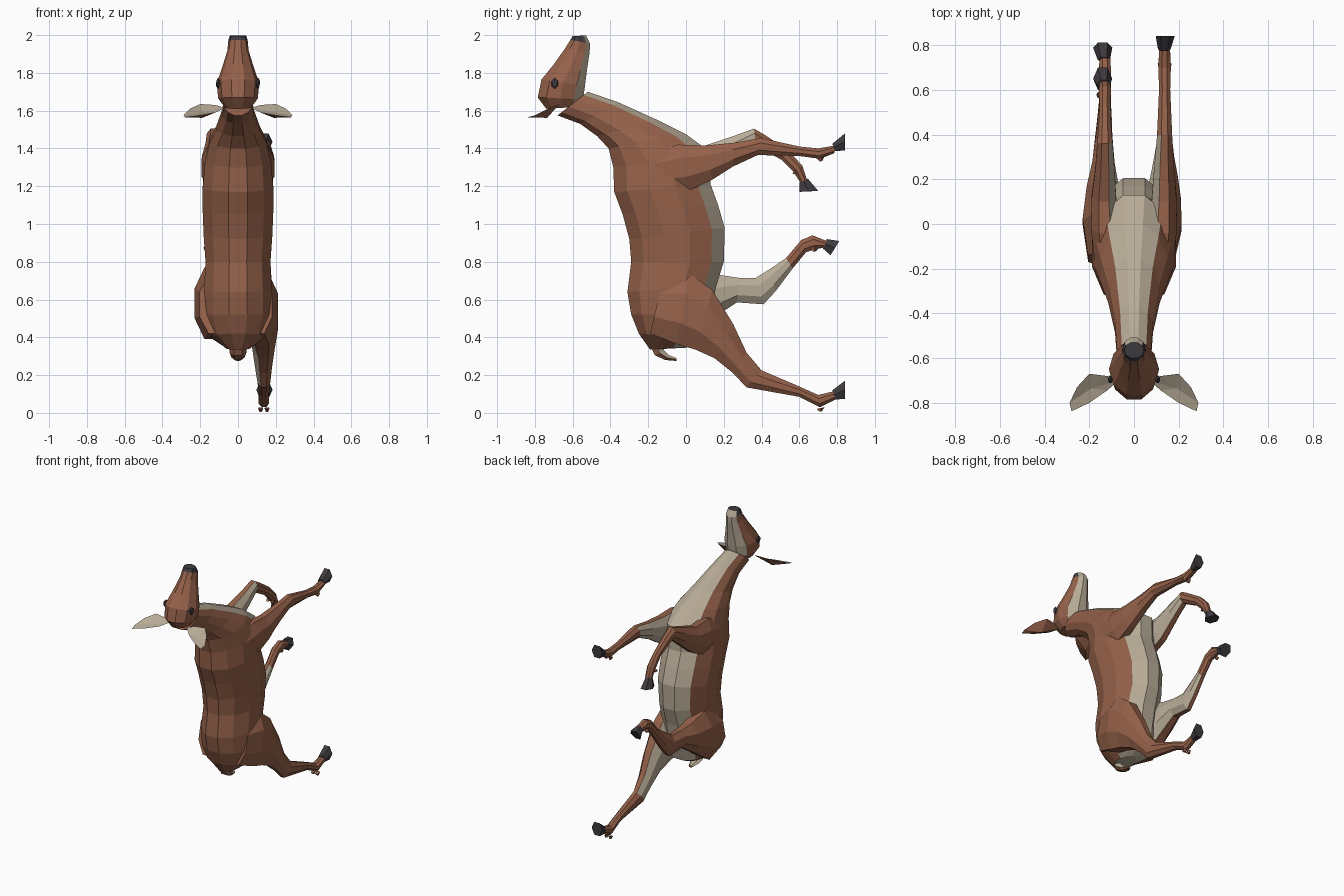
import bpy, bmesh, math
from mathutils import Vector


def material(name, rgb):
    m = bpy.data.materials.new(name)
    m.diffuse_color = (*rgb, 1)
    return m


BROWN, CREAM, DARK = 0, 1, 2
MATS = [material("brown coat", (0.30, 0.12, 0.068)),
        material("cream underside", (0.48, 0.41, 0.31)),
        material("dark horn", (0.05, 0.043, 0.05))]


def finish(name, bm):
    bmesh.ops.recalc_face_normals(bm, faces=bm.faces)
    me = bpy.data.meshes.new(name)
    bm.to_mesh(me)
    bm.free()
    for m in MATS:
        me.materials.append(m)
    ob = bpy.data.objects.new(name, me)
    bpy.context.collection.objects.link(ob)
    return ob


def loft(name, rings, n=8, pick=lambda i, t: BROWN, caps=(BROWN, BROWN)):
    """Each ring: (ay, az, by, bz, x, w) = two opposite outline points, centre x, half width."""
    bm = bmesh.new()
    k = 1 / math.cos(math.pi / n)
    angles = [(j + 0.5) * math.tau / n for j in range(n)]
    loops = []
    for ay, az, by, bz, x, w in rings:
        c = Vector((x, (ay + by) / 2, (az + bz) / 2))
        a = Vector((0, (by - ay) / 2, (bz - az) / 2))
        loops.append([bm.verts.new(c - a * k * math.cos(t) + Vector((w * k * math.sin(t), 0, 0)))
                      for t in angles])
    for i in range(len(loops) - 1):
        for j in range(n):
            j2 = (j + 1) % n
            f = bm.faces.new((loops[i][j], loops[i][j2], loops[i + 1][j2], loops[i + 1][j]))
            f.material_index = pick(i, (j + 1) * math.tau / n)
    for loop, m in zip((loops[0], loops[-1]), caps):
        bm.faces.new(loop).material_index = m
    return finish(name, bm)


# Torso and neck, from rump to throat
body = [(-0.19, 0.335, 0.00, 0.345, 0, 0.06), (-0.25, 0.42, 0.09, 0.39, 0, 0.15),
        (-0.29, 0.52, 0.13, 0.52, 0, 0.18), (-0.31, 0.64, 0.16, 0.67, 0, 0.18),
        (-0.29, 0.80, 0.20, 0.80, 0, 0.172), (-0.30, 0.92, 0.205, 0.98, 0, 0.182),
        (-0.335, 1.05, 0.17, 1.10, 0, 0.187), (-0.38, 1.17, 0.13, 1.21, 0, 0.187),
        (-0.385, 1.30, 0.13, 1.38, 0, 0.175), (-0.41, 1.40, 0.00, 1.475, 0, 0.15),
        (-0.47, 1.465, -0.15, 1.55, 0, 0.115), (-0.56, 1.53, -0.36, 1.645, 0, 0.085),
        (-0.68, 1.575, -0.52, 1.70, 0, 0.075)]
loft("torso_and_neck", body, 12,
     lambda i, t: CREAM if math.cos(t) < (-0.3 if i == 0 else -0.75) else BROWN, (CREAM, BROWN))

# Head with pale jaw and dark nose
head = [(-0.74, 1.61, -0.57, 1.62, 0, 0.065), (-0.785, 1.67, -0.545, 1.66, 0, 0.10),
        (-0.765, 1.765, -0.535, 1.73, 0, 0.107), (-0.70, 1.845, -0.525, 1.81, 0, 0.08),
        (-0.64, 1.93, -0.51, 1.91, 0, 0.053), (-0.612, 1.975, -0.508, 1.955, 0, 0.05),
        (-0.60, 1.995, -0.53, 1.998, 0, 0.042)]
loft("head", head, 10,
     lambda i, t: DARK if i == 5 and math.cos(t) > -0.7 else CREAM if math.cos(t) < -0.75 else BROWN,
     (BROWN, DARK))

# Tail with pale underside
loft("tail", [(-0.20, 0.38, -0.13, 0.39, 0, 0.04), (-0.165, 0.305, -0.115, 0.33, 0, 0.038),
              (-0.11, 0.28, -0.09, 0.305, 0, 0.03), (-0.05, 0.275, -0.05, 0.29, 0, 0.012)],
     6, lambda i, t: CREAM if math.cos(t) < -0.4 else BROWN)

# Ears and eyes, mirrored
EAR = [(0.07, -0.70, 1.615), (0.12, -0.68, 1.63), (0.20, -0.67, 1.635), (0.255, -0.73, 1.61),
       (0.288, -0.80, 1.575), (0.28, -0.838, 1.565), (0.20, -0.80, 1.575), (0.12, -0.745, 1.59)]
for s, side in ((1, "right"), (-1, "left")):
    bm = bmesh.new()
    rim = [bm.verts.new((s * x, y, z)) for x, y, z in EAR]
    for z, m in ((1.592, CREAM), (1.562, BROWN)):
        mid = bm.verts.new((s * 0.19, -0.735, z))
        for a, b in zip(rim, rim[1:] + rim[:1]):
            bm.faces.new((a, b, mid)).material_index = m
    finish(side + "_ear", bm)

    bm = bmesh.new()
    bmesh.ops.create_icosphere(bm, subdivisions=1, radius=1)
    for v in bm.verts:
        v.co = Vector((s * 0.106 + v.co.x * 0.012, -0.695 + v.co.y * 0.02, 1.745 + v.co.z * 0.03))
    for f in bm.faces:
        f.material_index = DARK
    finish(side + "_eye", bm)


def leg(name, s, rings, hoof, claw, pale):
    """Leg loft with pale inner faces on the first rings, plus a hoof and two dewclaws."""
    rings = [(a, b, c, d, s * x, w) for a, b, c, d, x, w in rings]
    loft(name, rings, 8, lambda i, t: CREAM if i < pale and math.sin(t) * s < -0.3 else BROWN)
    a, b = hoof
    loft(name + "_hoof", [(*a, s * 0.135, 0.024), (*b, s * 0.14, 0.037)], 6,
         lambda i, t: DARK, (DARK, DARK))
    y, z, dy, dz = claw
    for k in (-0.017, 0.017):
        x = s * 0.137 + k
        loft(name + "_dewclaw", [(y - dy, z - dz, y + dy, z + dz, x, 0.012),
                                 (y - dy * 0.3 + dz, z - dz * 0.3 - dy, y + dy * 0.3 + dz,
                                  z + dz * 0.3 - dy, x, 0.006)], 5)


# Front legs: right stretched, left folded
shoulder = [(-0.20, 1.38, -0.14, 1.17, 0.12, 0.055), (-0.04, 1.42, 0.02, 1.18, 0.13, 0.062),
            (0.10, 1.415, 0.14, 1.235, 0.135, 0.055)]
leg("right_front_leg", 1, shoulder + [
    (0.25, 1.43, 0.25, 1.305, 0.135, 0.045), (0.40, 1.455, 0.38, 1.365, 0.137, 0.034),
    (0.60, 1.41, 0.60, 1.36, 0.137, 0.025), (0.70, 1.40, 0.71, 1.345, 0.137, 0.028),
    (0.785, 1.415, 0.785, 1.375, 0.137, 0.024)],
    ((0.775, 1.425, 0.785, 1.385), (0.842, 1.48, 0.842, 1.39)), (0.71, 1.35, 0.018, 0.004), 4)
leg("left_front_leg", -1, shoulder + [
    (0.25, 1.465, 0.27, 1.34, 0.13, 0.042), (0.36, 1.505, 0.37, 1.42, 0.13, 0.035),
    (0.42, 1.47, 0.38, 1.41, 0.13, 0.03), (0.54, 1.39, 0.505, 1.34, 0.13, 0.024),
    (0.615, 1.31, 0.57, 1.275, 0.13, 0.027), (0.64, 1.235, 0.605, 1.22, 0.13, 0.024)],
    ((0.645, 1.24, 0.60, 1.22), (0.70, 1.175, 0.60, 1.17)), (0.575, 1.28, 0.012, 0.014), 4)

# Hind legs: right stretched back, left drawn forward
leg("right_hind_leg", 1, [
    (-0.12, 0.72, -0.19, 0.42, 0.11, 0.07), (0.02, 0.74, -0.05, 0.365, 0.125, 0.088),
    (0.14, 0.65, 0.05, 0.335, 0.13, 0.08), (0.25, 0.47, 0.15, 0.29, 0.135, 0.06),
    (0.32, 0.32, 0.25, 0.21, 0.135, 0.045), (0.40, 0.225, 0.32, 0.135, 0.137, 0.034),
    (0.60, 0.14, 0.60, 0.085, 0.137, 0.025), (0.70, 0.095, 0.71, 0.03, 0.137, 0.028),
    (0.785, 0.115, 0.79, 0.07, 0.137, 0.024)],
    ((0.775, 0.12, 0.79, 0.07), (0.842, 0.17, 0.842, 0.075)), (0.71, 0.025, 0.018, 0.004), 5)
leg("left_hind_leg", -1, [
    (-0.12, 0.73, -0.19, 0.42, 0.12, 0.085), (0.04, 0.77, -0.02, 0.39, 0.14, 0.09),
    (0.18, 0.73, 0.14, 0.50, 0.14, 0.072), (0.28, 0.715, 0.27, 0.585, 0.137, 0.05),
    (0.37, 0.715, 0.41, 0.575, 0.135, 0.038), (0.45, 0.765, 0.475, 0.645, 0.132, 0.033),
    (0.53, 0.82, 0.565, 0.765, 0.13, 0.026), (0.61, 0.915, 0.635, 0.85, 0.13, 0.027),
    (0.67, 0.94, 0.68, 0.865, 0.13, 0.028), (0.745, 0.91, 0.73, 0.875, 0.13, 0.024)],
    ((0.745, 0.92, 0.725, 0.87), (0.812, 0.91, 0.765, 0.835)), (0.68, 0.87, 0.016, -0.004), 6)
